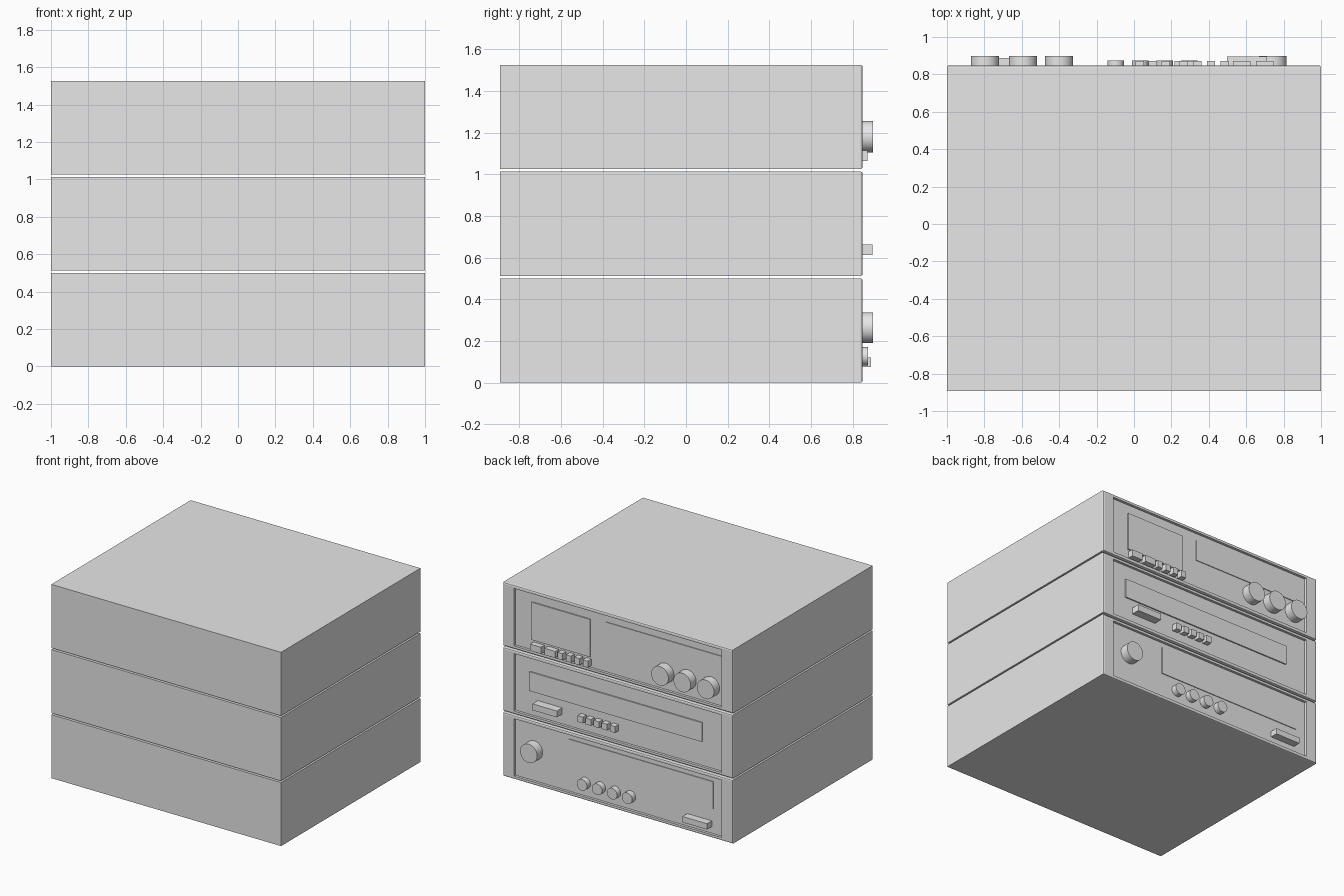
import bpy, bmesh, math
from mathutils import Matrix

cube = bpy.data.objects.get("Cube")
if cube:
    bpy.data.objects.remove(cube, do_unlink=True)

grey = bpy.data.materials.new("light_grey")
grey.use_nodes = True
grey.diffuse_color = (0.8, 0.8, 0.8, 1)
grey.node_tree.nodes["Principled BSDF"].inputs["Base Color"].default_value = (0.8, 0.8, 0.8, 1)

BACK, FACE, PANEL = -0.893, 0.848, 0.828   # case rear, case rim, recessed panel
HEIGHT, PITCH = 0.5, 0.5125


def finish(name, bm):
    mesh = bpy.data.meshes.new(name)
    bmesh.ops.recalc_face_normals(bm, faces=bm.faces)
    bm.to_mesh(mesh)
    bm.free()
    mesh.materials.append(grey)
    obj = bpy.data.objects.new(name, mesh)
    bpy.context.scene.collection.objects.link(obj)
    return obj


def add_box(bm, x0, x1, y0, y1, z0, z1):
    centre = Matrix.Translation(((x0 + x1) / 2, (y0 + y1) / 2, (z0 + z1) / 2))
    size = Matrix.Diagonal((x1 - x0, y1 - y0, z1 - z0, 1))
    bmesh.ops.create_cube(bm, size=1, matrix=centre @ size)


def panel_box(name, x0, x1, z0, z1, top):
    """Box standing on the panel, reaching out to y = top."""
    bm = bmesh.new()
    add_box(bm, x0, x1, PANEL - 0.005, top, z0, z1)
    return finish(name, bm)


def knob(name, x, z, radius, top):
    """Round control standing on the panel."""
    bm = bmesh.new()
    start = PANEL - 0.005
    place = Matrix.Translation((x, (start + top) / 2, z)) @ Matrix.Rotation(math.pi / 2, 4, "X")
    bmesh.ops.create_cone(bm, cap_ends=True, segments=32, radius1=radius,
                          radius2=radius, depth=top - start, matrix=place)
    obj = finish(name, bm)
    for poly in obj.data.polygons:
        poly.use_smooth = abs(poly.normal.y) < 0.5
    for edge in obj.data.edges:
        a, b = (obj.data.vertices[i].co.y for i in edge.vertices)
        edge.use_edge_sharp = abs(a - b) < 0.001
    return obj


def case(name, z0):
    """Unit housing: softened rim and a recessed control panel."""
    bm = bmesh.new()
    add_box(bm, -1, 1, BACK, FACE, z0, z0 + HEIGHT)
    rim = max(bm.faces, key=lambda f: f.calc_center_median().y)
    bmesh.ops.bevel(bm, geom=list(rim.edges), offset=0.01, segments=2,
                    profile=0.5, affect="EDGES")
    bm.normal_update()
    panel = max(bm.faces, key=lambda f: (f.normal.y, f.calc_area()))
    bmesh.ops.inset_individual(bm, faces=[panel], thickness=0.02)
    for v in panel.verts:
        v.co.x = math.copysign(0.905, v.co.x)
    out = bmesh.ops.extrude_face_region(bm, geom=[panel])
    for v in (g for g in out["geom"] if isinstance(g, bmesh.types.BMVert)):
        v.co.y = PANEL
    if panel.is_valid:
        bmesh.ops.delete(bm, geom=[panel], context="FACES_ONLY")
    return finish(name, bm)


for i, name in enumerate(("lower_case", "middle_case", "upper_case")):
    case(name, i * PITCH)

# Upper unit: window, button row, dial plate and three knobs
panel_box("upper_window", 0.25, 0.757, 1.132, 1.428, 0.838)
panel_box("upper_dial_plate", -0.895, 0.115, 1.278, 1.442, 0.834)
for x in (-0.797, -0.594, -0.4):
    knob("upper_knob", x, 1.18, 0.075, 0.897)
for x in (0.7, 0.575):
    panel_box("upper_wide_button", x - 0.047, x + 0.047, 1.063, 1.115, 0.872)
for i in range(4):
    x = 0.485 - i * 0.073
    panel_box("upper_small_button", x - 0.022, x + 0.022, 1.063, 1.115, 0.872)

# Middle unit: long window, wide button and five small ones
panel_box("middle_window", -0.725, 0.778, 0.725, 0.876, 0.838)
panel_box("middle_wide_button", 0.498, 0.71, 0.613, 0.663, 0.895)
for i in range(5):
    x = 0.31 - i * 0.07
    panel_box("middle_small_button", x - 0.023, x + 0.023, 0.613, 0.663, 0.872)

# Lower unit: volume knob, four tone knobs, trim plate and power button
panel_box("lower_trim_plate", -0.82, 0.435, 0.222, 0.435, 0.834)
knob("lower_volume_knob", 0.742, 0.264, 0.074, 0.897)
for i in range(4):
    knob("lower_tone_knob", 0.295 - i * 0.131, 0.127, 0.044, 0.873)
panel_box("lower_power_button", -0.805, -0.59, 0.076, 0.122, 0.888)
